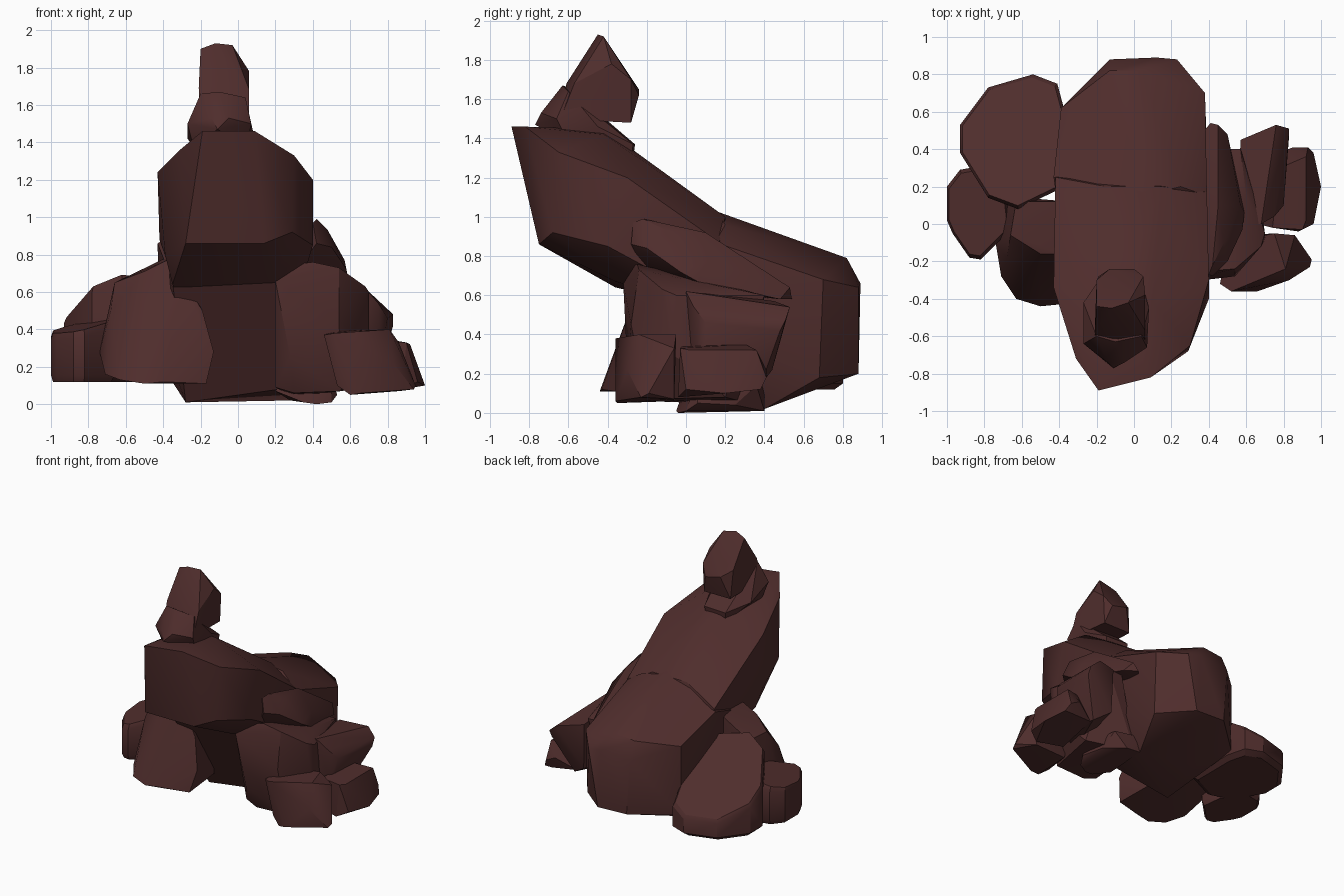
import bpy, bmesh, math
from mathutils import Vector

stone = bpy.data.materials.new("dark red-brown stone")
stone.diffuse_color = (0.078, 0.026, 0.025, 1)


def rock(name, pts, sharp=30):
    """Convex boulder around a few corner points, with sharp edges kept."""
    bm = bmesh.new()
    for p in pts:
        bm.verts.new(p)
    bmesh.ops.convex_hull(bm, input=bm.verts[:])
    bmesh.ops.delete(bm, geom=[v for v in bm.verts if not v.link_faces], context='VERTS')
    bmesh.ops.dissolve_limit(bm, angle_limit=math.radians(4), verts=bm.verts[:], edges=bm.edges[:])
    bmesh.ops.recalc_face_normals(bm, faces=bm.faces[:])
    for f in bm.faces:
        f.smooth = True
    for e in bm.edges:
        e.smooth = e.calc_face_angle(0) < math.radians(sharp)
    me = bpy.data.meshes.new(name)
    bm.to_mesh(me)
    bm.free()
    me.materials.append(stone)
    ob = bpy.data.objects.new(name, me)
    bpy.context.collection.objects.link(ob)
    return ob


def boulder(name, outline, bottom, top, slope=(0, 0), crown=0.85, drop=0.06, foot=0.85):
    """Rock from a plan outline: foot ring, two wide rings, tilted crown ring."""
    c = sum((Vector(p) for p in outline), Vector((0, 0))) / len(outline)
    pts = []
    for p in outline:
        d = Vector(p) - c
        t = top + slope[0] * d.x + slope[1] * d.y
        for s, z in ((foot, bottom), (1, bottom + drop), (1, t - drop), (crown, t)):
            q = c + d * s
            pts.append((q.x, q.y, max(z, bottom)))
    return rock(name, pts)


# Overhanging slab leaning forward
rock("leaning_slab", [
    (-.19, -.89, 1.46), (.09, -.82, 1.46), (.3, -.65, 1.33), (.4, -.3, 1.2),
    (-.31, -.72, 1.36), (-.43, -.34, 1.24), (-.1, -.42, 1.45), (.1, -.42, 1.42),
    (-.28, -.75, .86), (.14, -.75, .86), (.29, -.68, .92), (.4, -.4, .85),
    (-.39, -.4, .8), (-.35, -.36, .64), (.2, -.36, .67), (.3, -.25, .7),
    (-.15, .2, 1.0), (.15, .2, 1.0), (.39, .17, .87), (-.42, .25, .88),
    (-.3, .25, .5), (.3, .25, .5)])

# Large base block at the back
rock("base_block", [
    (-.2, .17, .98), (.05, .15, 1.03), (.25, .2, .96), (.39, .15, .87),
    (-.43, .25, .86), (-.13, .82, .77), (.04, .82, .79), (.38, .7, .68),
    (-.39, .62, .72), (-.13, .88, .64), (.12, .89, .66), (.23, .88, .64),
    (.15, .88, .2), (-.1, .88, .21), (-.39, .62, .18), (.38, .68, .18),
    (-.2, .45, .06), (.28, .4, .02), (-.28, .04, .01), (.22, .04, .08),
    (.25, -.3, .67), (-.35, -.32, .66), (-.42, .2, .4), (.4, .1, .4)], 35)

# Spire on the slab
rock("spire", [
    (-.2, -.44, 1.9), (-.12, -.45, 1.93), (-.03, -.42, 1.92), (.06, -.38, 1.78),
    (-.2, -.3, 1.7), (.05, -.28, 1.7), (-.13, -.24, 1.65), (0, -.24, 1.62),
    (-.19, -.28, 1.48), (.04, -.28, 1.48), (-.21, -.58, 1.69), (-.1, -.61, 1.68),
    (.06, -.57, 1.68), (-.2, -.64, 1.5), (.06, -.64, 1.5)])
rock("spire_foot", [
    (-.27, -.64, 1.5), (-.27, -.42, 1.42), (-.2, -.6, 1.66), (-.1, -.63, 1.67),
    (.04, -.6, 1.64), (-.11, -.77, 1.47), (-.14, -.74, 1.53), (-.05, -.74, 1.53),
    (.07, -.66, 1.5), (.08, -.45, 1.46), (-.16, -.26, 1.37), (.03, -.27, 1.37),
    (-.15, -.27, 1.29), (.02, -.28, 1.29), (-.24, -.6, 1.38), (.05, -.6, 1.38)])

# Left side boulders
rock("front_left_boulder", [
    (-.74, -.1, .28), (-.71, -.28, .16), (-.63, -.4, .13), (-.5, -.44, .11),
    (-.4, -.43, .12), (-.17, -.36, .11), (-.13, -.32, .28), (-.19, -.26, .5),
    (-.3, -.23, .68), (-.38, -.16, .77), (-.5, -.16, .71), (-.66, -.06, .65),
    (-.68, -.18, .5), (-.35, .12, .8), (-.63, .12, .64), (-.7, .15, .25), (-.2, .1, .13)])
back_left = [(-.93, .53), (-.78, .73), (-.54, .8), (-.41, .75), (-.37, .6),
             (-.37, .2), (-.62, .08), (-.78, .14), (-.84, .31), (-.93, .38)]
boulder("back_left_boulder", back_left, .12, .47, (.17, -.58), .95, .03, .88)
boulder("far_left_boulder", [(-1, .2), (-.93, .29), (-.82, .31), (-.68, .14), (-.66, -.03),
                             (-.82, -.19), (-.88, -.18), (-.97, -.05), (-1, .02)],
        .12, .41, (.2, .08), .92, .035, .92)

# Right side boulders
rock("upper_right_boulder", [
    (.4, -.27, .97), (.42, -.22, .99), (.48, -.1, .93), (.45, .1, .92),
    (.42, -.28, .86), (.5, -.2, .84), (.58, -.03, .72), (.57, .1, .77), (.3, -.2, .7),
    (.45, .53, .64), (.41, .54, .58), (.5, .48, .58), (.59, .06, .67), (.2, .3, .6)])
rock("front_right_boulder", [
    (.2, -.32, .66), (.24, -.28, .74), (.4, -.25, .76), (.54, -.24, .73),
    (.28, -.3, .25), (.2, -.18, .09), (.3, -.2, .06), (.55, -.2, .07),
    (.68, -.12, .63), (.7, -.05, .6), (.6, .15, .65), (.57, .4, .6),
    (.45, .4, .6), (.4, .38, .3), (.62, .2, .08), (.3, .36, .04),
    (.7, -.08, .3), (.68, .1, .2), (.54, -.28, .45)])
rock("outer_right_boulder", [
    (.55, 0, .63), (.68, .0, .62), (.75, .04, .54), (.57, .45, .57),
    (.76, .53, .54), (.83, .51, .48), (.83, .48, .42), (.8, .1, .46),
    (.76, .05, .3), (.78, .42, .3), (.58, .44, .22), (.74, .1, .14), (.55, 0, .12),
    (.7, .38, .14)])
rock("low_front_right_boulder", [
    (.46, -.32, .37), (.52, -.36, .38), (.81, -.24, .4), (.75, -.05, .4),
    (.86, -.06, .33), (.5, -.1, .39), (.53, -.32, .1), (.6, -.35, .05),
    (.66, -.36, .06), (.94, -.23, .08), (.95, -.19, .1), (.86, -.06, .07),
    (.6, -.06, .06), (.83, -.3, .22)])
rock("far_right_boulder", [
    (.74, -.02, .34), (.9, -.03, .33), (.92, .36, .32), (.78, .3, .35), (.92, .02, .32),
    (.85, .41, .22), (.93, .41, .18), (.96, .0, .12), (1, .2, .1), (.96, .38, .12),
    (.88, -.04, .08), (.66, 0, .1), (.7, .35, .14), (.9, .38, .12)])
rock("low_right_boulder", [
    (.2, -.02, .07), (.35, -.05, .01), (.42, -.04, 0), (.5, .0, .01), (.53, .06, .05),
    (.5, .25, .04), (.4, .4, .01), (.28, .4, .02), (.25, 0, .15), (.5, .05, .15),
    (.48, .36, .14), (.25, .4, .15)])
